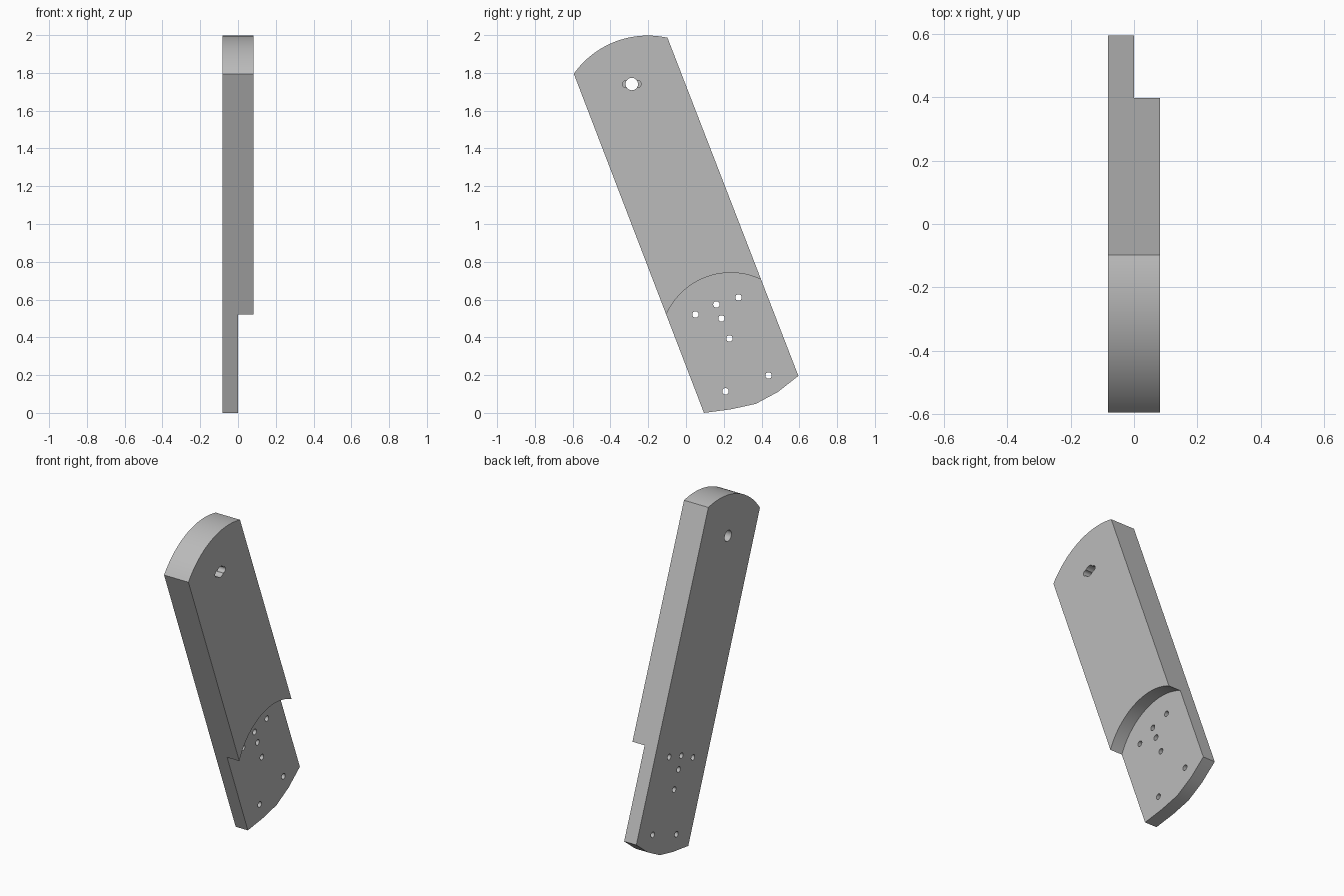
import bpy
import bmesh
from math import cos, sin, pi, atan2, radians
from mathutils import Vector

cube = bpy.data.objects.get("Cube")
if cube:
    bpy.data.objects.remove(cube)

HALF = 0.082                                # half thickness
ALONG = Vector((-0.36, 0.933)).normalized() # long axis of the bar in the yz plane

# Single grey material
grey = bpy.data.materials.new("light_grey")
grey.use_nodes = True
grey.diffuse_color = (0.5, 0.5, 0.5, 1)
grey.node_tree.nodes["Principled BSDF"].inputs["Base Color"].default_value = (0.5, 0.5, 0.5, 1)


def prism(name, outline, x0, x1):
    """Extrude a closed yz outline from x0 to x1."""
    bm = bmesh.new()
    face = bm.faces.new([bm.verts.new((x0, y, z)) for y, z in outline])
    out = bmesh.ops.extrude_face_region(bm, geom=[face])
    moved = [v for v in out["geom"] if isinstance(v, bmesh.types.BMVert)]
    bmesh.ops.translate(bm, verts=moved, vec=(x1 - x0, 0, 0))
    bmesh.ops.recalc_face_normals(bm, faces=bm.faces)
    mesh = bpy.data.meshes.new(name)
    bm.to_mesh(mesh)
    bm.free()
    mesh.materials.append(grey)
    obj = bpy.data.objects.new(name, mesh)
    bpy.context.collection.objects.link(obj)
    return obj


def arc(centre, r, start, end, n):
    return [(centre[0] + r * cos(start + (end - start) * i / n),
             centre[1] + r * sin(start + (end - start) * i / n)) for i in range(n + 1)]


def circle(centre, r, n=24):
    return arc(centre, r, 0, 2 * pi, n)[:-1]


def arc_between(a, b, drop, n):
    """Arc from a to b whose centre lies `drop` below the chord."""
    a, b = Vector(a), Vector(b)
    c = (a + b) / 2 - ALONG * drop
    return arc(c, (a - c).length, atan2(*(a - c).yx), atan2(*(b - c).yx), n)


# Bar with a rounded top and a faceted bottom
bottom = [(0.095, 0), (0.238, 0.019), (0.37, 0.048), (0.487, 0.111), (0.595, 0.196)]
top = arc_between((-0.098, 1.986), (-0.595, 1.796), 0.4, 32)
bar = prism("slotted_bar", bottom + top, -HALF, HALF)

# Half-thickness recess with a curved shoulder
axis = atan2(ALONG.y, ALONG.x)
shoulder = arc((0.237, 0.368), 0.374, axis - radians(48), axis + radians(48), 40)
tail = [tuple(Vector(p) - ALONG) for p in (shoulder[-1], shoulder[0])]
cutters = [prism("recess_cutter", shoulder + tail, 0, 0.2)]

# Pin holes
pins = [(0.278, 0.611), (0.161, 0.574), (0.05, 0.521), (0.188, 0.5),
        (0.23, 0.394), (0.437, 0.198), (0.209, 0.114)]
cutters += [prism("pin_hole_cutter", circle(p, 0.017), -0.2, 0.2) for p in pins]

# Pivot bore with a short slot on the left face
py, pz = -0.287, 1.741
slot = (arc((py + 0.032, pz), 0.018, -pi / 2, pi / 2, 10)
        + arc((py - 0.032, pz), 0.018, pi / 2, 3 * pi / 2, 10))
cutters += [prism("bore_cutter", circle((py, pz), 0.033, 32), -0.2, 0.2),
            prism("slot_cutter", slot, 0, 0.2)]

bpy.ops.object.select_all(action="DESELECT")
bpy.context.view_layer.objects.active = bar
bar.select_set(True)
for cutter in cutters:
    cutter.hide_render = True
    mod = bar.modifiers.new("cut", "BOOLEAN")
    mod.operation = "DIFFERENCE"
    mod.solver = "EXACT"
    mod.object = cutter
    bpy.ops.object.modifier_apply(modifier=mod.name)
    bpy.data.objects.remove(cutter)

bpy.ops.object.shade_smooth_by_angle(angle=radians(20))
